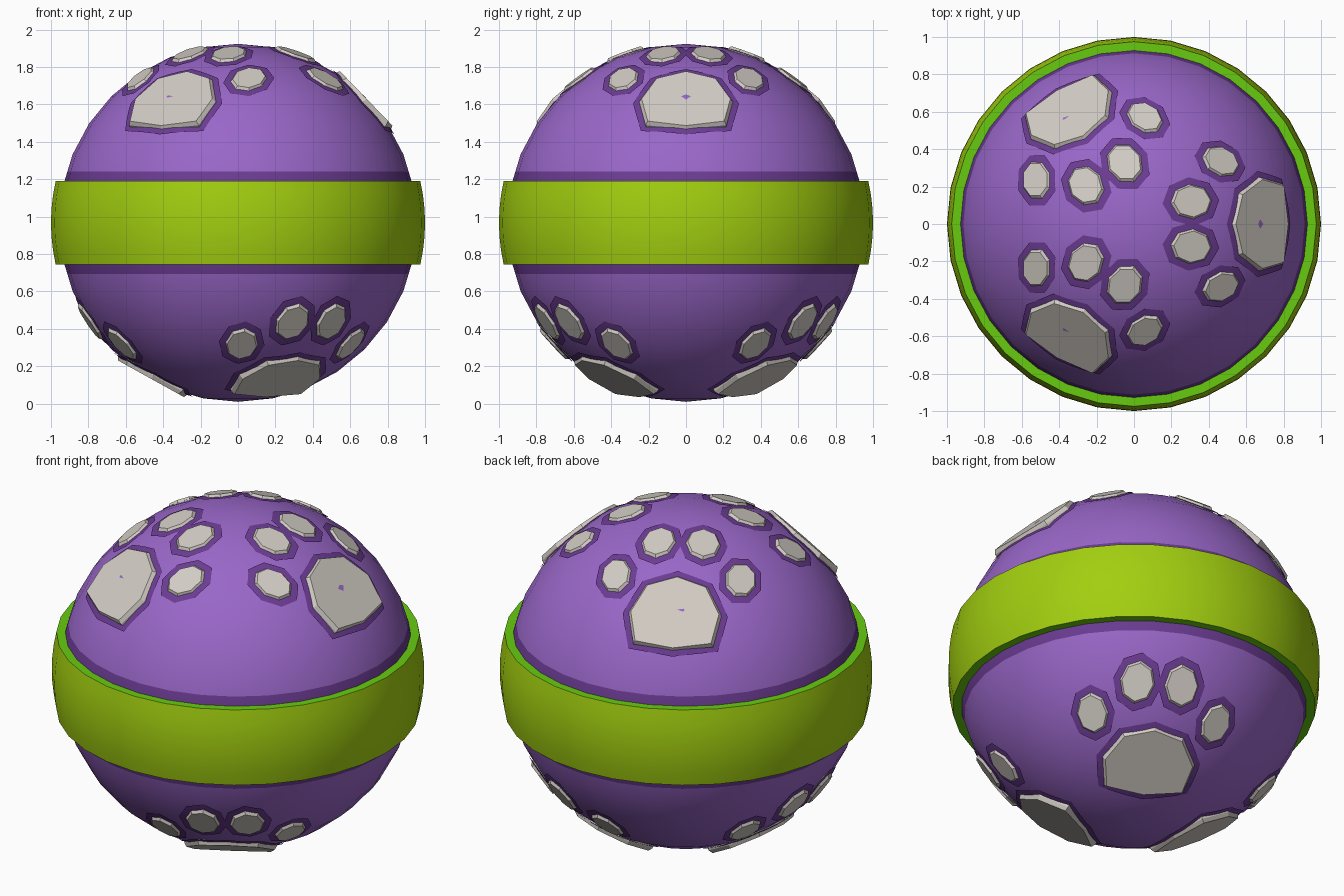
import bpy, bmesh
from math import sin, cos, pi, radians, sqrt
from mathutils import Vector, Matrix

cube = bpy.data.objects.get("Cube")
if cube:
    bpy.data.objects.remove(cube, do_unlink=True)

R = 0.957                       # ball radius
CENTRE = Vector((0, 0, 0.967))
BAND_HALF = 0.223
SEGS = 32


def material(name, rgb):
    m = bpy.data.materials.new(name)
    m.use_nodes = True
    m.diffuse_color = (*rgb, 1)
    node = m.node_tree.nodes["Principled BSDF"]
    node.inputs["Base Color"].default_value = (*rgb, 1)
    node.inputs["Roughness"].default_value = 0.6
    return m


purple = material("purple", (0.32, 0.135, 0.58))
dark_purple = material("dark purple", (0.147, 0.045, 0.29))
lime = material("lime", (0.36, 0.62, 0.005))
leaf_green = material("leaf green", (0.135, 0.6, 0.005))
pad_white = material("warm white", (0.64, 0.6, 0.55))


def finish(bm, name, mats, smooth=False, fix_normals=True):
    if fix_normals:
        bmesh.ops.recalc_face_normals(bm, faces=bm.faces)
    mesh = bpy.data.meshes.new(name)
    bm.to_mesh(mesh)
    bm.free()
    for m in mats:
        mesh.materials.append(m)
    obj = bpy.data.objects.new(name, mesh)
    obj.location = CENTRE
    bpy.context.collection.objects.link(obj)
    if smooth:
        bpy.ops.object.select_all(action='DESELECT')
        obj.select_set(True)
        bpy.context.view_layer.objects.active = obj
        bpy.ops.object.shade_smooth_by_angle(angle=radians(35))
    return obj


def bridge(bm, a, b):
    n = len(a)
    return [bm.faces.new((a[i], a[(i + 1) % n], b[(i + 1) % n], b[i])) for i in range(n)]


# Ball, with a darker strip around the band
bm = bmesh.new()
bmesh.ops.create_uvsphere(bm, u_segments=SEGS, v_segments=16, radius=R)
strip = BAND_HALF + 0.05
for z in (strip, -strip):
    bmesh.ops.bisect_plane(bm, geom=bm.verts[:] + bm.edges[:] + bm.faces[:],
                           plane_co=(0, 0, z), plane_no=(0, 0, 1))
for f in bm.faces:
    f.material_index = int(abs(f.calc_center_median().z) < strip)
finish(bm, "ball", [purple, dark_purple], smooth=True)

# Raised band, barrel shaped outside, with brighter rims
bm = bmesh.new()
heights = [BAND_HALF * k / 3 for k in range(-3, 4)]
profile = [(sqrt(1 - z * z), z) for z in heights]
profile += [(0.91, BAND_HALF), (0.91, -BAND_HALF)]
loops = [[bm.verts.new((r * cos(2 * pi * i / SEGS), r * sin(2 * pi * i / SEGS), z))
          for i in range(SEGS)] for r, z in profile]
for k, loop in enumerate(loops):
    bridge(bm, loop, loops[(k + 1) % len(loops)])
bmesh.ops.recalc_face_normals(bm, faces=bm.faces)
for f in bm.faces:
    f.material_index = int(abs(f.normal.z) > 0.9)
finish(bm, "band", [lime, leaf_green], smooth=True)


def make_pad(name, outline, n, u, top, top_scale, border):
    """Flat-topped pad and its dark border, around direction n with u pointing up."""
    s = u.cross(n)

    def ring(bm, pts, scale, height):
        return [bm.verts.new(n * height + (s * x + u * y) * scale) for x, y in pts]

    bm = bmesh.new()
    low = ring(bm, outline, 1.0, R - 0.05)
    base = ring(bm, outline, 1.0, top - 0.022)
    cap = ring(bm, outline, top_scale, top)
    bridge(bm, low, base)
    bridge(bm, base, cap)
    bm.faces.new(cap)
    bm.faces.new(low[::-1])
    finish(bm, name, [pad_white])

    # Border hugging the ball, its straight sides split to follow the curve
    fine = []
    for i, p in enumerate(outline):
        q = outline[(i + 1) % len(outline)]
        fine += [Vector(p).lerp(Vector(q), t / 3) for t in range(3)]
    bm = bmesh.new()
    rings = [ring(bm, fine, k, R) for k in (border, (border + 0.9) / 2, 0.9)]
    for v in bm.verts:
        v.co = v.co.normalized() * (R + 0.003)
    bridge(bm, rings[0], rings[1])
    bridge(bm, rings[1], rings[2])
    finish(bm, name + "_border", [dark_purple], fix_normals=False)


half = [(0.215, -0.175), (0.25, 0.0), (0.165, 0.16)]
main_outline = [(0, -0.21)] + half + [(0, 0.215)] + [(-x, y) for x, y in half[::-1]]


def toe_outline(a, b):
    return [(a * sin(k * pi / 4), -b * cos(k * pi / 4)) for k in range(8)]


def paw(name, azimuth, polar, towards_top):
    turn = Matrix.Rotation(radians(azimuth), 3, 'Z')
    a = radians(polar)
    n = turn @ Vector((sin(a), 0, cos(a)))
    u = turn @ Vector((-cos(a), 0, sin(a)))
    s = u.cross(n)
    make_pad(name + "_main_pad", main_outline, n, u, R - 0.002, 0.95, 1.18)
    # Two inner and two outer toes, the outer ones leaning outwards
    for label, x, y, w, h, lean in (("inner", 0.12, 0.433, 0.1, 0.122, 0),
                                    ("outer", 0.335, 0.229, 0.093, 0.118, 18)):
        for side, sign in (("a", 1), ("b", -1)):
            x1, y1 = sign * x / R, y / R
            tn = (s * x1 + u * y1 + n * sqrt(1 - x1 * x1 - y1 * y1)).normalized()
            tu = (u - tn * u.dot(tn)).normalized()
            tu = Matrix.Rotation(radians(-sign * lean), 3, tn) @ tu
            make_pad(f"{name}_{label}_toe_{side}", toe_outline(w, h), tn, tu,
                     R + 0.012, 0.85, 1.33)


# Three paw prints above the band, three below, staggered
for i in range(3):
    paw(f"upper_paw_{i + 1}", 120 * i, 46, True)
    paw(f"lower_paw_{i + 1}", 60 + 120 * i, 180 - 29, False)
